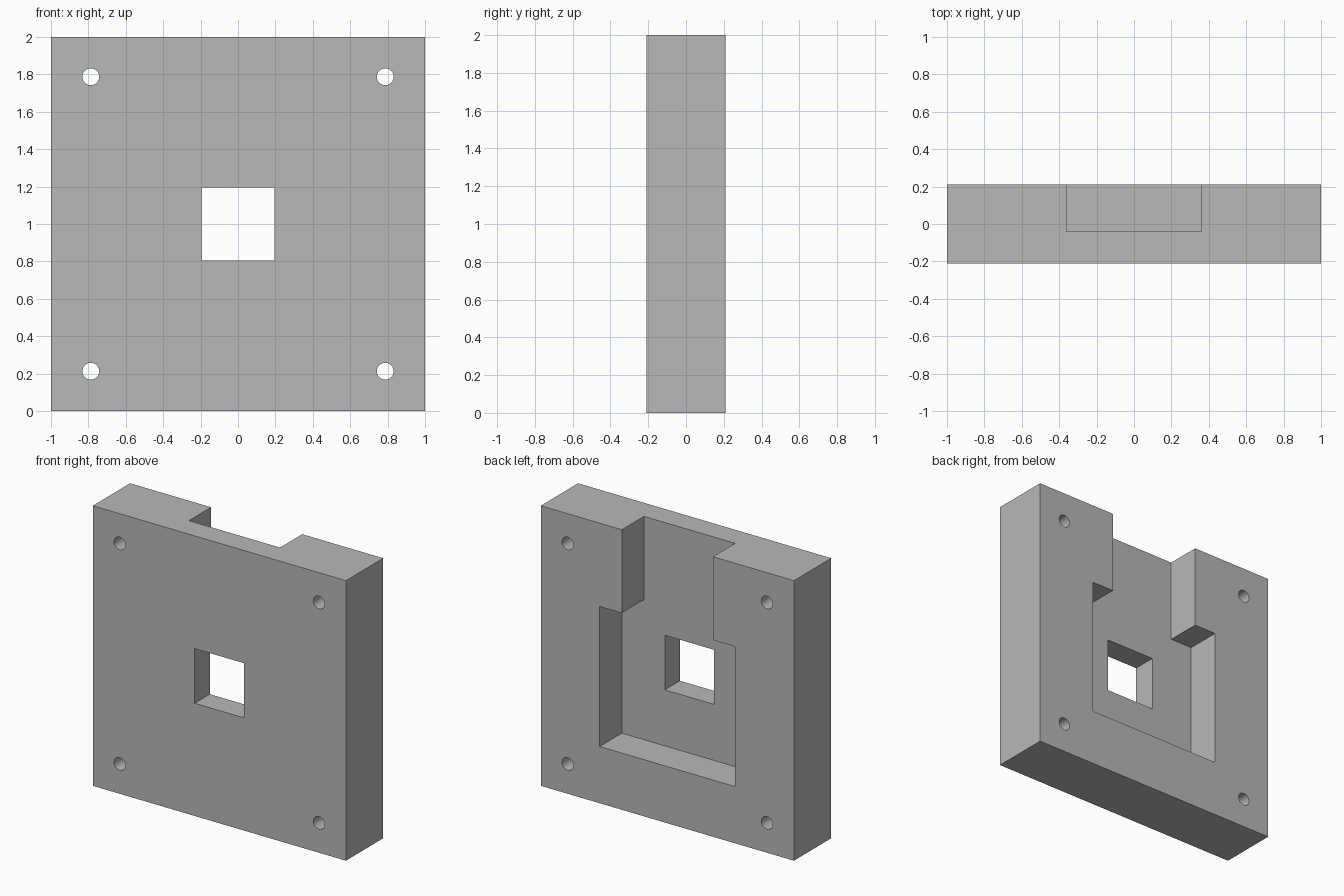
import bpy
import bmesh
import math

cube = bpy.data.objects.get("Cube")
if cube:
    bpy.data.objects.remove(cube, do_unlink=True)

HALF_THICK = 0.21
FLOOR_Y = -0.04      # depth of the rear recess
OVERCUT = 0.1

grey = bpy.data.materials.new("plain grey")
grey.use_nodes = True
grey.diffuse_color = (0.48, 0.48, 0.48, 1)
grey.node_tree.nodes["Principled BSDF"].inputs["Base Color"].default_value = (0.48, 0.48, 0.48, 1)


def prism(name, outline, y0, y1):
    """Extrude an (x, z) outline along y."""
    bm = bmesh.new()
    face = bm.faces.new([bm.verts.new((x, y0, z)) for x, z in outline])
    ext = bmesh.ops.extrude_face_region(bm, geom=[face])
    verts = [v for v in ext["geom"] if isinstance(v, bmesh.types.BMVert)]
    bmesh.ops.translate(bm, verts=verts, vec=(0, y1 - y0, 0))
    bmesh.ops.recalc_face_normals(bm, faces=bm.faces)
    mesh = bpy.data.meshes.new(name)
    bm.to_mesh(mesh)
    bm.free()
    mesh.materials.append(grey)
    obj = bpy.data.objects.new(name, mesh)
    bpy.context.collection.objects.link(obj)
    return obj


def rectangle(half_width, z0, z1):
    return [(-half_width, z0), (half_width, z0), (half_width, z1), (-half_width, z1)]


def circle(cx, cz, radius, sides=32):
    steps = [2 * math.pi * i / sides for i in range(sides)]
    return [(cx + radius * math.cos(a), cz + radius * math.sin(a)) for a in steps]


# Square plate
plate = prism("mounting_plate", rectangle(1, 0, 2), -HALF_THICK, HALF_THICK)
back = HALF_THICK + OVERCUT
front = -back

# Rear recess: wide pocket with a narrower channel open at the top
right_side = [(0.535, 0.405), (0.535, 1.405), (0.36, 1.405), (0.36, 2 + OVERCUT)]
left_side = [(-x, z) for x, z in reversed(right_side)]
cutters = [prism("recess_cutter", right_side + left_side, FLOOR_Y, back)]

# Square window and four corner screw holes
cutters.append(prism("window_cutter", rectangle(0.195, 0.805, 1.195), front, back))
for sx in (-1, 1):
    for sz in (-1, 1):
        outline = circle(sx * 0.787, 1 + sz * 0.787, 0.045)
        cutters.append(prism("screw_hole_cutter", outline, front, back))

# Cut the plate, then drop the cutters
bpy.ops.object.select_all(action="DESELECT")
bpy.context.view_layer.objects.active = plate
plate.select_set(True)
for cutter in cutters:
    cutter.hide_render = True
    mod = plate.modifiers.new("cut", "BOOLEAN")
    mod.operation = "DIFFERENCE"
    mod.solver = "EXACT"
    mod.object = cutter
    bpy.ops.object.modifier_apply(modifier=mod.name)
    bpy.data.objects.remove(cutter, do_unlink=True)

bpy.ops.object.shade_smooth_by_angle(angle=math.radians(30))
